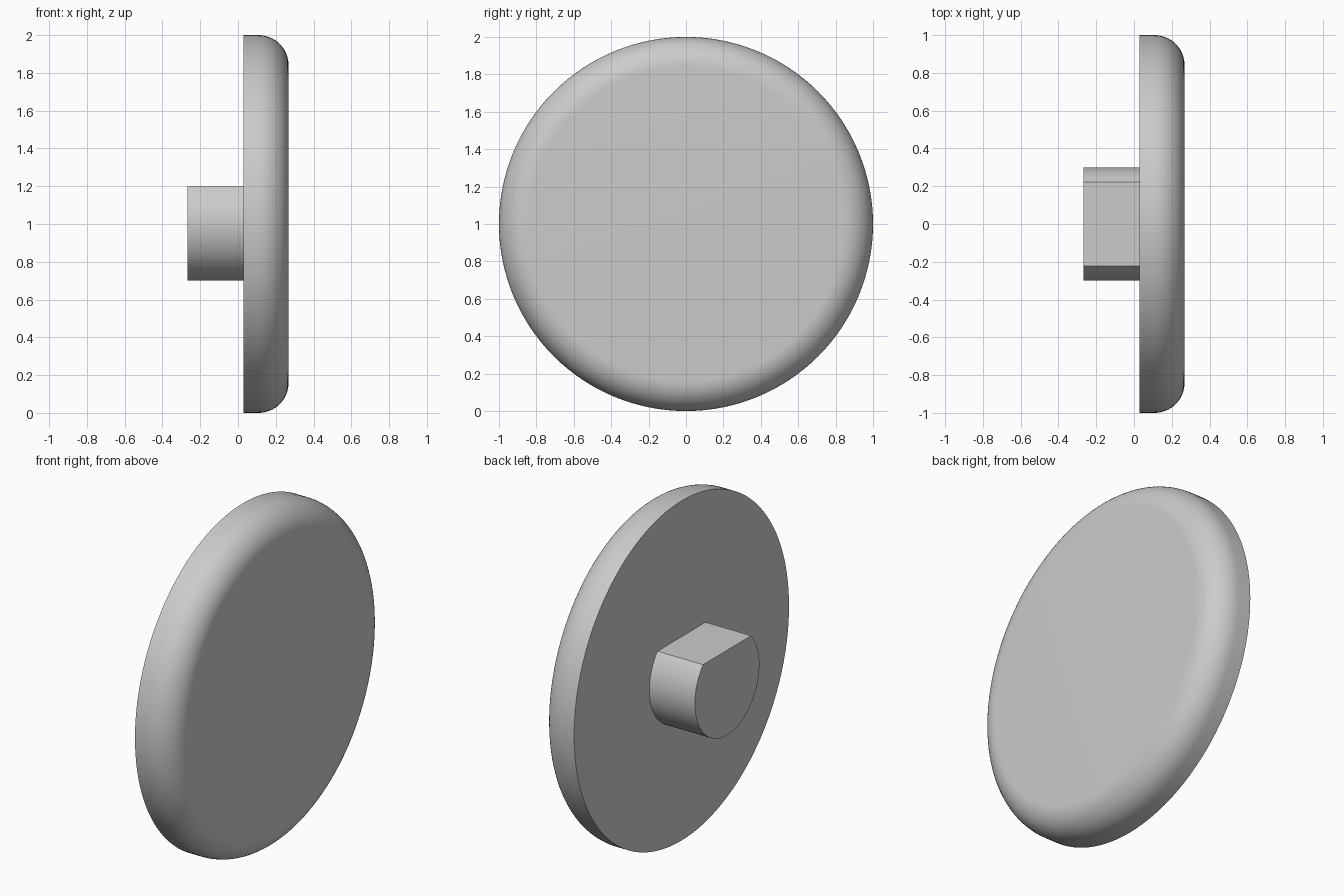
import bpy, bmesh
from math import sin, cos, pi, asin, radians

cube = bpy.data.objects.get("Cube")
if cube:
    bpy.data.objects.remove(cube, do_unlink=True)

CENTRE_Z = 1.0
BACK, SEAT, FACE = -0.268, 0.029, 0.268   # positions along x
DISC_R, FILLET = 1.0, 0.16
SHAFT_R, FLAT = 0.3, 0.2

grey = bpy.data.materials.new("plain grey")
grey.use_nodes = True
colour = (0.6, 0.6, 0.6, 1)
grey.diffuse_color = colour
grey.node_tree.nodes["Principled BSDF"].inputs["Base Color"].default_value = colour


def loft(name, rings):
    """Join matching rings of points and cap both ends."""
    bm = bmesh.new()
    loops = [[bm.verts.new(p) for p in ring] for ring in rings]
    for a, b in zip(loops, loops[1:]):
        for i in range(len(a)):
            j = (i + 1) % len(a)
            bm.faces.new((a[i], a[j], b[j], b[i]))
    bm.faces.new(loops[0])
    bm.faces.new(loops[-1])
    bmesh.ops.recalc_face_normals(bm, faces=bm.faces)
    mesh = bpy.data.meshes.new(name)
    bm.to_mesh(mesh)
    bm.free()
    mesh.materials.append(grey)
    obj = bpy.data.objects.new(name, mesh)
    obj.location.z = CENTRE_Z
    bpy.context.collection.objects.link(obj)
    bpy.ops.object.select_all(action="DESELECT")
    obj.select_set(True)
    bpy.context.view_layer.objects.active = obj
    bpy.ops.object.shade_smooth_by_angle(angle=radians(30))
    return obj


def arc(x, radius, start, sweep, count):
    angles = [start + sweep * i / count for i in range(count + 1)]
    return [(x, radius * cos(a), radius * sin(a)) for a in angles]


# Disc with a rounded rim on its outer face
profile = [(SEAT, DISC_R)]
for i in range(17):
    a = pi / 2 * i / 16
    profile.append((FACE - FILLET + FILLET * sin(a), DISC_R - FILLET + FILLET * cos(a)))
loft("disc", [arc(x, r, 0, 2 * pi, 128)[:-1] for x, r in profile])

# Round shaft with a flat along its top
edge = asin(FLAT / SHAFT_R)
loft("shaft", [arc(x, SHAFT_R, pi - edge, pi + 2 * edge, 64) for x in (BACK, SEAT)])
